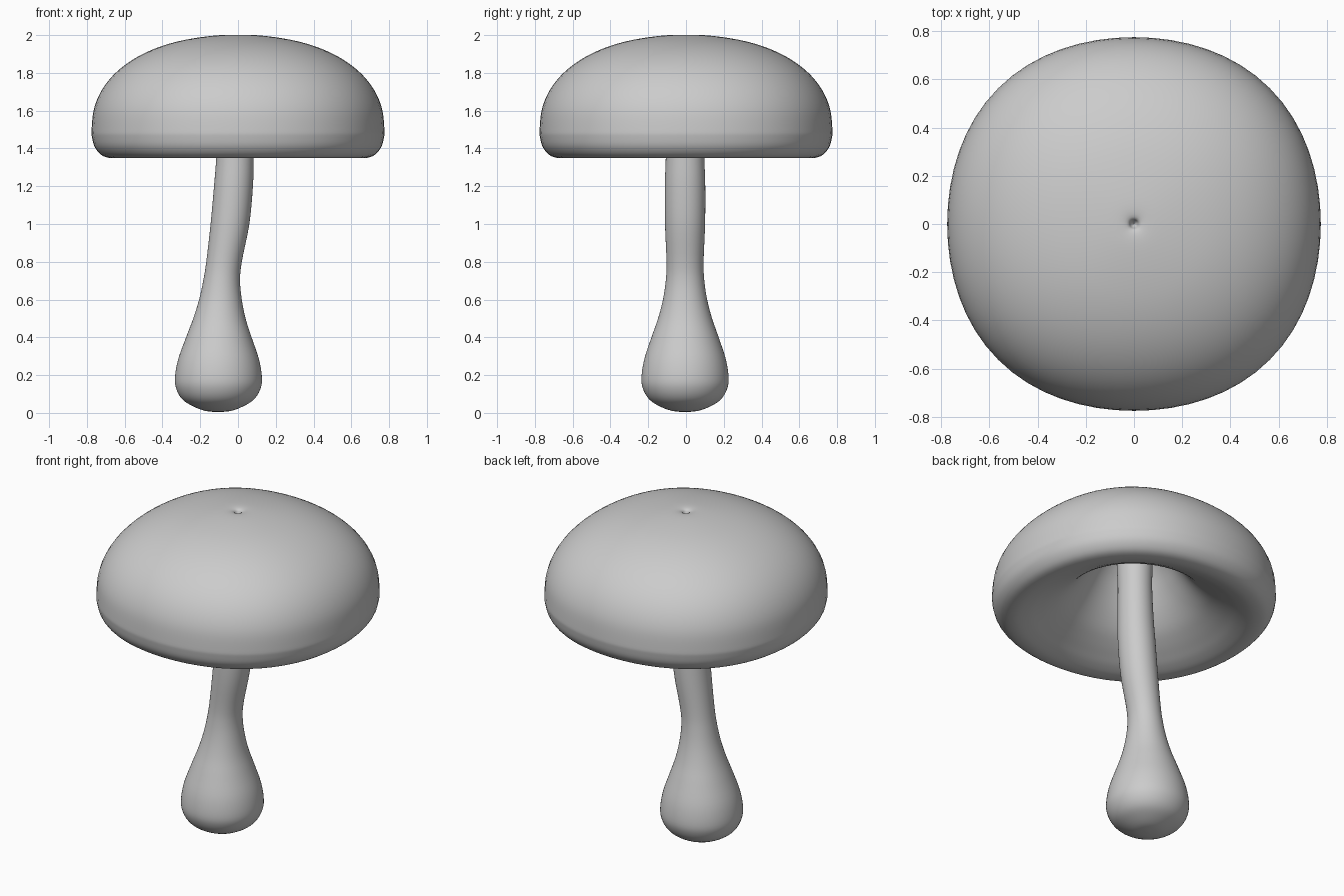
import bpy, bmesh
from math import sin, cos, pi, radians

if "Cube" in bpy.data.objects:
    bpy.data.objects.remove(bpy.data.objects["Cube"])

SEG = 64


def spline(pts, n=4):
    """Catmull-Rom samples through a list of tuples."""
    p = [pts[0]] + pts + [pts[-1]]
    out = []
    for i in range(1, len(p) - 2):
        for k in range(n):
            t = k / n
            out.append(tuple(
                0.5 * (2 * b + (c - a) * t + (2 * a - 5 * b + 4 * c - d) * t * t
                       + (3 * b - a - 3 * c + d) * t ** 3)
                for a, b, c, d in zip(*p[i - 1:i + 3])))
    out.append(pts[-1])
    return out


def rings(name, profile, square=0.0, cy=0.0):
    """Skin rings (centre x, x radius, y radius, z); both ends close to a point."""
    bm = bmesh.new()
    loops = []
    for cx, rx, ry, z in profile[1:-1]:
        loop = []
        for i in range(SEG):
            a = 2 * pi * i / SEG
            f = 1 + square * sin(2 * a) ** 2
            loop.append(bm.verts.new((cx + rx * f * cos(a), cy + ry * f * sin(a), z)))
        loops.append(loop)
    for a, b in zip(loops, loops[1:]):
        for i in range(SEG):
            j = (i + 1) % SEG
            bm.faces.new((a[i], a[j], b[j], b[i]))
    for end, loop in ((profile[0], loops[0]), (profile[-1], loops[-1])):
        tip = bm.verts.new((end[0], cy, end[3]))
        for i in range(SEG):
            bm.faces.new((loop[i], loop[(i + 1) % SEG], tip))
    bmesh.ops.recalc_face_normals(bm, faces=bm.faces)
    me = bpy.data.meshes.new(name)
    bm.to_mesh(me)
    bm.free()
    ob = bpy.data.objects.new(name, me)
    bpy.context.collection.objects.link(ob)
    bpy.ops.object.select_all(action='DESELECT')
    ob.select_set(True)
    bpy.context.view_layer.objects.active = ob
    bpy.ops.object.shade_smooth_by_angle(angle=radians(60))
    return ob


# Cap: funnel-shaped underside and rolled rim (radius, z)
under = [(0, 1.86), (0.08, 1.85), (0.14, 1.81), (0.20, 1.73), (0.25, 1.648),
         (0.30, 1.575), (0.35, 1.516), (0.40, 1.47), (0.46, 1.43),
         (0.52, 1.397), (0.58, 1.368), (0.65, 1.349), (0.715, 1.36),
         (0.757, 1.405), (0.773, 1.46)]
# Superellipse dome, then a small dimple
dome = []
for k in range(9):
    a = radians(k * 9.5)
    dome.append((0.775 * cos(a) ** (2 / 2.2), 1.5 + 0.5 * sin(a) ** (2 / 2.2)))
dimple = [(0.09, 2.0), (0.03, 1.996), (0.013, 1.975), (0, 1.96)]
rings("mushroom_cap",
      [(0, r, r, z) for r, z in spline(under + dome + dimple)], 0.028)

# Stem: bulbous base, leaning neck (left x, right x, y radius, z)
stem = [(-0.105, -0.105, 0, 0.004), (-0.175, -0.035, 0.07, 0.011),
        (-0.24, 0.03, 0.137, 0.036), (-0.293, 0.083, 0.188, 0.07),
        (-0.324, 0.116, 0.22, 0.12), (-0.334, 0.127, 0.231, 0.18),
        (-0.318, 0.112, 0.217, 0.28), (-0.275, 0.072, 0.178, 0.40),
        (-0.237, 0.04, 0.143, 0.50), (-0.206, 0.02, 0.117, 0.60),
        (-0.184, 0.011, 0.102, 0.70), (-0.168, 0.02, 0.098, 0.80),
        (-0.145, 0.06, 0.106, 1.0), (-0.127, 0.079, 0.107, 1.2),
        (-0.115, 0.083, 0.102, 1.35), (-0.105, 0.083, 0.098, 1.55),
        (-0.10, 0.083, 0.095, 1.83), (-0.01, -0.01, 0, 1.87)]
rings("mushroom_stem", [((a + b) / 2, (b - a) / 2, r, z)
                        for a, b, r, z in spline(stem)], 0.01, -0.005)
